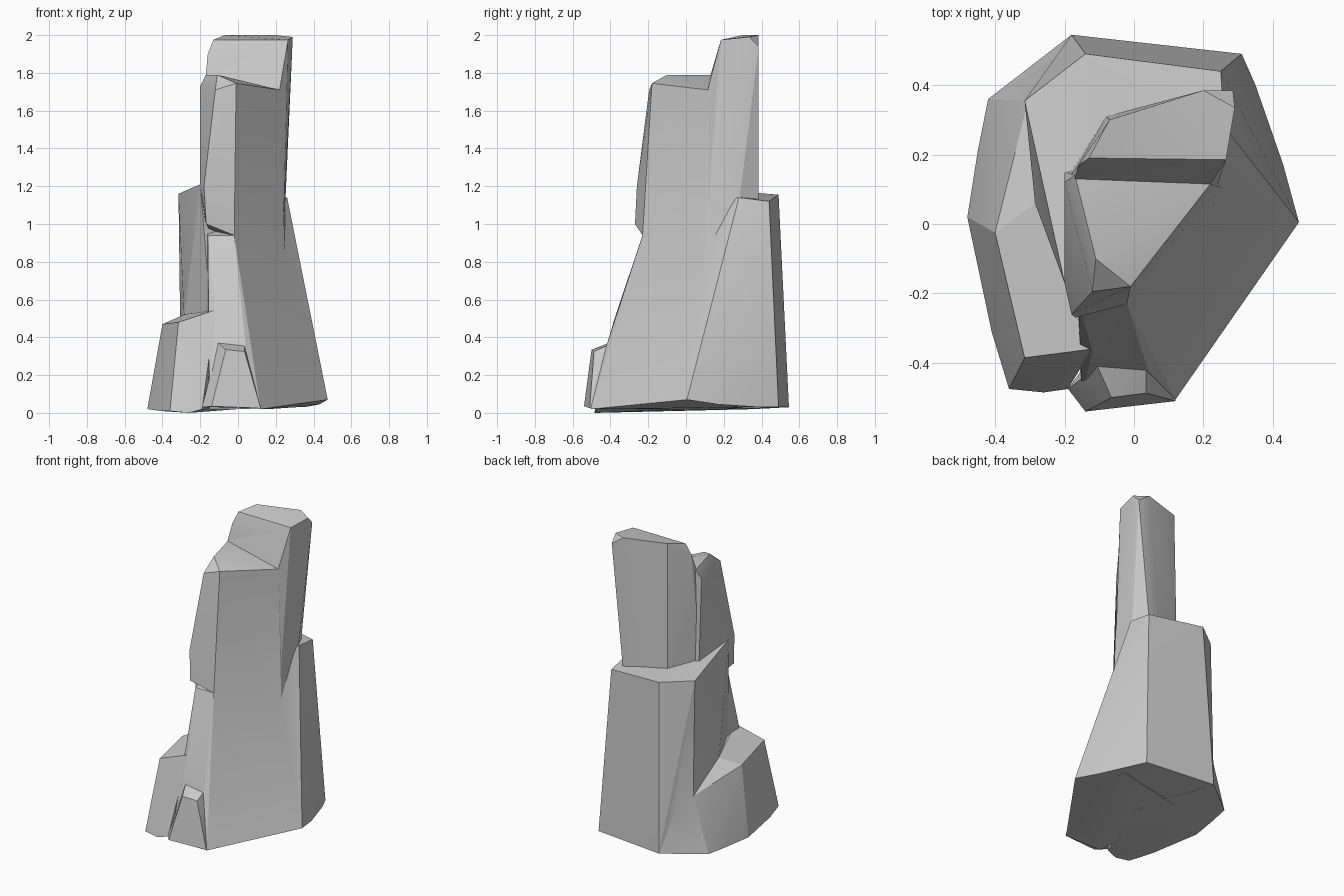
import bpy, bmesh
from math import radians


def hull(name, pts):
    """Faceted convex boulder through a few corner points."""
    bm = bmesh.new()
    for p in pts:
        bm.verts.new(p)
    res = bmesh.ops.convex_hull(bm, input=bm.verts[:])
    loose = [v for v in bm.verts if not v.link_faces]
    bmesh.ops.delete(bm, geom=loose, context='VERTS')
    bmesh.ops.recalc_face_normals(bm, faces=bm.faces[:])
    me = bpy.data.meshes.new(name)
    bm.to_mesh(me)
    bm.free()
    ob = bpy.data.objects.new(name, me)
    bpy.context.collection.objects.link(ob)
    return ob


# corners shared by neighbouring boulders
right_base = (.475, .005, .07)
right_shoulder = (.26, .28, 1.14)
back_left_base = (-.18, .545, .03)

# lower half of the spire, sloping out to the front and right
lower = hull("rock_spire", [
    (-.16, -.225, .94), (-.02, -.23, .94), right_shoulder, (-.18, .1, 1.0),
    (-.12, -.365, .54), (.04, -.42, .36), (.12, -.505, .02), (.16, -.41, .02),
    right_base, (-.15, -.5, .02), (-.2, .2, .02), (.31, .3, .03)])

# upper pillar, overhanging the lower front face
upper = hull("upper_pillar", [
    (-.17, .14, 1.79), (-.11, -.10, 1.79), (-.01, -.18, 1.745), (.22, .115, 1.71),
    (-.12, -.195, 1.71), (-.2, .12, 1.73), (-.18, -.26, 1.2), (-.2, -.17, 1.2),
    (-.168, -.27, 1.0), (-.02, -.23, .94), (.25, .105, .82), (.25, .28, 1.1),
    (-.2, .15, 1.1), (-.12, .1, .9)])

# tall slab at the back of the summit
slab = hull("summit_slab", [
    (-.13, .19, 1.975), (.265, .185, 1.975), (-.07, .3, 2.0), (.2, .385, 2.0),
    (.285, .385, 1.94), (.29, .335, 1.99), (-.16, .17, 1.9), (-.17, .13, 1.79),
    (.22, .115, 1.71), (.262, .31, 1.5), (-.2, .12, 1.1), (-.08, .31, 1.1),
    (.2, .385, 1.1), (.25, .28, 1.1), (.24, .11, 1.0)])

# back shelf
back = hull("back_shelf", [
    (-.2, -.17, 1.21), (-.315, .355, 1.16), (-.14, .49, 1.155), (.25, .44, 1.12),
    right_shoulder, (-.285, .06, .5), (-.305, .355, .38), (-.16, .505, .4),
    (-.26, .06, .03), (-.3, .36, .03), back_left_base, (.31, .49, .03),
    (.35, .40, .03), (.43, .17, .045), right_base, (-.15, -.24, .6)])

# spreading left foot
foot = hull("left_foot", [
    (-.285, .06, .52), (-.40, -.025, .47), (-.315, -.385, .48), (-.12, -.36, .545),
    (-.305, .355, .38), (-.16, .505, .38), (-.48, .02, .02), (-.45, .21, .02),
    (-.42, .36, .02), back_left_base, (-.41, -.31, .01), (-.36, -.475, .01),
    (-.26, -.485, 0), (-.19, -.475, .02), (0, 0, .02)])

# small front buttress
buttress = hull("front_buttress", [
    (-.105, -.41, .37), (.035, -.42, .355), (-.065, -.5, .335), (.035, -.487, .325),
    (-.14, -.54, .035), (.12, -.51, .025), (-.19, -.475, .03), (.1, -.35, .03),
    (-.1, -.35, .03)])

# fuse the boulders into one rock
bpy.context.view_layer.objects.active = lower
for part in (upper, slab, back, foot, buttress):
    mod = lower.modifiers.new("fuse", 'BOOLEAN')
    mod.operation = 'UNION'
    mod.solver = 'EXACT'
    mod.object = part
    bpy.ops.object.modifier_apply(modifier=mod.name)
    bpy.data.objects.remove(part)

lower.select_set(True)
bpy.ops.object.shade_smooth_by_angle(angle=radians(18))
